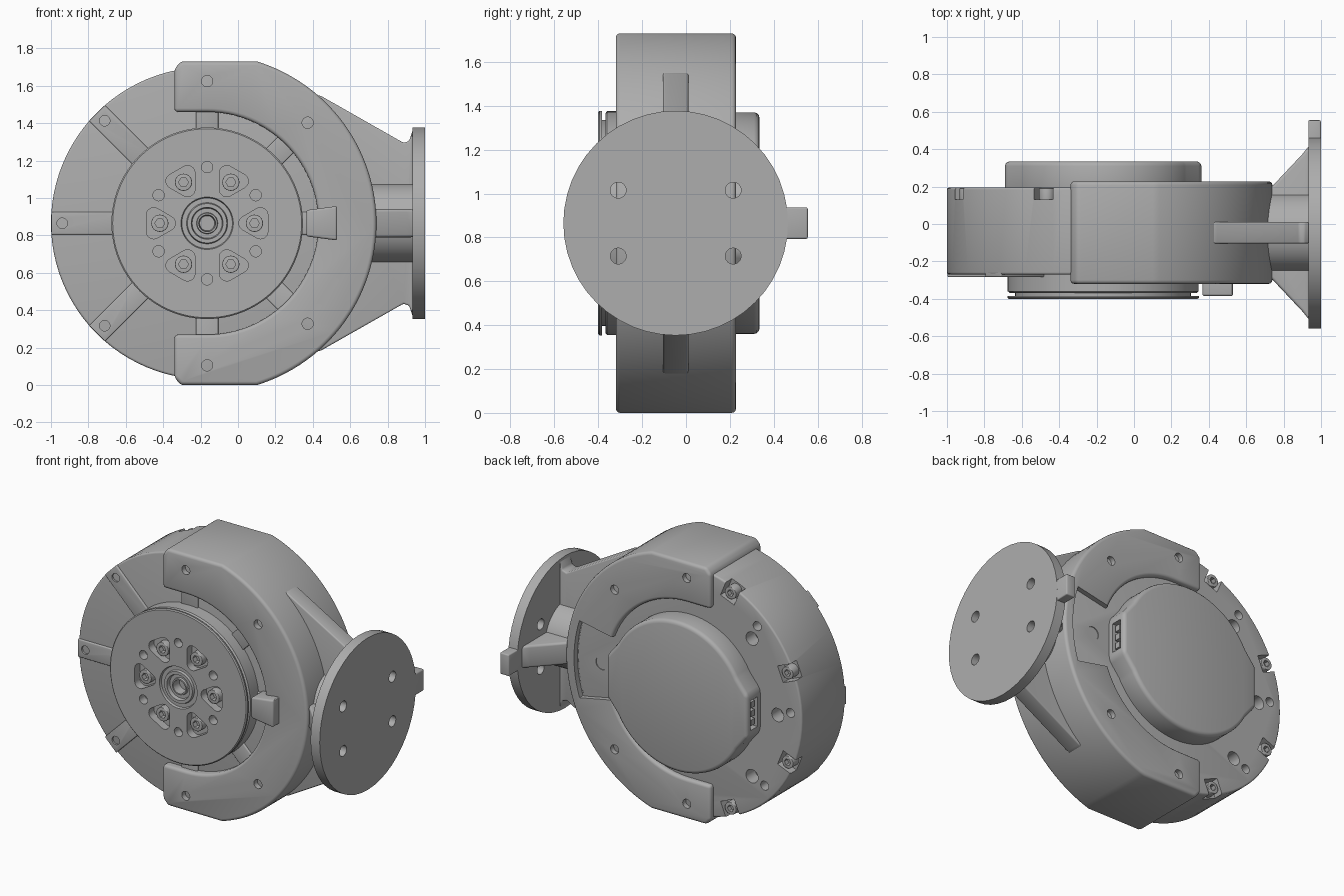
import bpy, bmesh
from math import sin, cos, pi, radians
from mathutils import Matrix, Vector

if "Cube" in bpy.data.objects:
    bpy.data.objects.remove(bpy.data.objects["Cube"])

CX, CZ = -0.165, 0.865          # motor axis, running along y
FY = -0.047                     # middle of bracket and mounting flange in y

metal = bpy.data.materials.new("plain grey metal")
metal.use_nodes = True
GREY = (0.42, 0.42, 0.42, 1)
metal.diffuse_color = GREY
metal.node_tree.nodes["Principled BSDF"].inputs["Base Color"].default_value = GREY


def polar(r, deg, c=(0, 0)):
    return (c[0] + r * cos(radians(deg)), c[1] + r * sin(radians(deg)))


def arc(r, a0, a1, n, c=(0, 0)):
    return [polar(r, a0 + (a1 - a0) * i / n, c) for i in range(n + 1)]


def circle(r, c=(0, 0), n=32):
    return arc(r, 0, 360, n, c)[:-1]


def rect(u0, u1, v0, v1, turn=0):
    m = Matrix.Rotation(radians(turn), 2)
    return [tuple(m @ Vector(p)) for p in ((u0, v0), (u1, v0), (u1, v1), (u0, v1))]


def prism(bm, pts, lo, hi, axis="y"):
    """Extrude an outline; axis y is relative to the motor axis."""
    place = {"y": lambda u, v, w: (CX + u, w, CZ + v),
             "x": lambda u, v, w: (w, FY + u, CZ + v),
             "z": lambda u, v, w: (u, FY + v, CZ + w)}[axis]
    a = [bm.verts.new(place(u, v, lo)) for u, v in pts]
    b = [bm.verts.new(place(u, v, hi)) for u, v in pts]
    bm.faces.new(a)
    bm.faces.new(b[::-1])
    for i in range(len(a)):
        j = (i + 1) % len(a)
        bm.faces.new((a[i], b[i], b[j], a[j]))


def solids(parts):
    bm = bmesh.new()
    for p in parts:
        prism(bm, *p)
    return bm


def lathe(profile, n=96):
    bm = bmesh.new()
    rings = [[bm.verts.new((CX + r * cos(2 * pi * k / n), y, CZ + r * sin(2 * pi * k / n)))
              for k in range(n)] for r, y in profile]
    for p, q in zip(rings, rings[1:]):
        for k in range(n):
            bm.faces.new((p[k], q[k], q[(k + 1) % n], p[(k + 1) % n]))
    bm.faces.new(rings[0])
    bm.faces.new(rings[-1])
    return bm


def to_object(name, bm):
    bmesh.ops.recalc_face_normals(bm, faces=bm.faces)
    me = bpy.data.meshes.new(name)
    bm.to_mesh(me)
    bm.free()
    ob = bpy.data.objects.new(name, me)
    bpy.context.collection.objects.link(ob)
    return ob


def build(name, bm, bevel=0, cuts=None):
    """Make the part, round its edges, then cut its holes."""
    ob = to_object(name, bm)
    ob.data.materials.append(metal)
    bpy.ops.object.select_all(action="DESELECT")
    bpy.context.view_layer.objects.active = ob
    ob.select_set(True)
    if bevel:
        m = ob.modifiers.new("round", "BEVEL")
        m.width, m.segments, m.limit_method = bevel, 3, "ANGLE"
        m.angle_limit = radians(35)
        bpy.ops.object.modifier_apply(modifier="round")
    if cuts:
        cutter = to_object("cutter", solids(cuts))
        cutter.hide_render = True
        m = ob.modifiers.new("cut", "BOOLEAN")
        m.operation, m.solver, m.object = "DIFFERENCE", "EXACT", cutter
        bpy.ops.object.modifier_apply(modifier="cut")
        bpy.data.objects.remove(cutter)
    bpy.ops.object.shade_smooth_by_angle(angle=radians(32))
    return ob


# Motor housing with rear screw slots and holes
rim_angles = [112.5, 157.5, 202.5, 247.5]
cuts = [(rect(0.73, 0.9, -0.055, 0.055, a), 0.13, 0.3) for a in rim_angles]
for a in (0, 135, 180, 225):
    cuts.append((circle(0.045, polar(0.655, a)), 0.1, 0.3))
for a in (135, 180, 225):
    cuts.append((circle(0.03, polar(0.75, a - 3)), 0.12, 0.3))
build("motor_housing", solids([(circle(0.835, n=96), -0.27, 0.195)]), 0.012, cuts)

# Raised spokes on the front of the housing
spokes = [(rect(0.45, 0.833, -0.06, 0.06, a), -0.283, -0.2) for a in range(0, 360, 45)]
build("front_spokes", solids(spokes), 0.006,
      [(circle(0.028, polar(0.775, a)), -0.4, -0.24) for a in (135, 180, 225)])

# C-shaped bracket wrapped round the housing
outline = ([(-0.175, 0.825), (-0.14, 0.865)] + arc(0.905, 72.9, -72.9, 64)
           + [(-0.14, -0.865), (-0.175, -0.825), (-0.175, -0.595)]
           + arc(0.595, -90, 90, 48) + [(-0.175, 0.595)])
holes = [(circle(0.03, polar(0.76, a)), lo, lo + 0.2)
         for a in (-90, -45, 45, 90) for lo in (-0.45, 0.17)]
window = arc(0.84, -18, 18, 12) + [(0.5, 0.2), (0.5, -0.2)]
build("bracket", solids([(outline, -0.32, 0.228)]), 0.02,
      holes + [(window, 0.19, 0.4)])

# Stop block on the front of the bracket
block = [(0.53, -0.07), (0.695, -0.092), (0.695, 0.092), (0.53, 0.07)]
build("stop_block", solids([(block, -0.385, -0.25)]), 0.012)

# Front rotor with ringed hub, pockets and small holes
rotor = lathe([(0.51, -0.2), (0.51, -0.36), (0.5, -0.368), (0.47, -0.368), (0.47, -0.384),
               (0.512, -0.384), (0.512, -0.394), (0.505, -0.4), (0.14, -0.4), (0.135, -0.385),
               (0.11, -0.385), (0.105, -0.4), (0.085, -0.4), (0.08, -0.375), (0.057, -0.375),
               (0.054, -0.39), (0.045, -0.39), (0.04, -0.33)])
cuts = []
for a in range(0, 360, 60):
    pocket = []
    for t in (a - 60, a + 60, a + 180):
        pocket += arc(0.04, t - 60, t + 60, 8, polar(0.05, t, polar(0.26, a)))
    cuts += [(pocket, -0.45, -0.345), (circle(0.03, polar(0.3, a + 30)), -0.45, -0.34)]
build("front_rotor", rotor, 0, cuts)

# Cap screws with hexagonal sockets
screws = [(circle(0.046, polar(0.253, a), 24), -0.39, -0.3) for a in range(0, 360, 60)]
sockets = [(circle(0.026, polar(0.253, a), 6), -0.45, -0.355) for a in range(0, 360, 60)]
build("rotor_screws", solids(screws), 0.004, sockets)
screws = [(circle(0.042, polar(0.785, a), 24), 0.1, 0.192) for a in rim_angles]
sockets = [(circle(0.023, polar(0.785, a), 6), 0.16, 0.3) for a in rim_angles]
build("rim_screws", solids(screws), 0.004, sockets)

# Rear cover with a flat connector side at each end
half = [(0.525, -0.14), (0.525, 0.14)] + arc(0.505, 28, 152, 48)
cover = half + [(-u, -v) for u, v in half]
ports = [(rect(s * 0.51 - 0.04, s * 0.51 + 0.04, -0.1, 0.1), 0.225, 0.3) for s in (-1, 1)]
build("rear_cover", solids([(cover, 0.15, 0.335)]), 0.025, ports)
pins = [(rect(s * 0.49 - 0.025, s * 0.49 + 0.025, v - 0.02, v + 0.02), 0.24, 0.28)
        for s in (-1, 1) for v in (-0.06, 0, 0.06)]
build("connector_pins", solids(pins))

# Mounting flange with locating tab
holes = [(circle(0.036, (s * 0.262, t * 0.15)), 0.8, 1.2, "x")
         for s in (-1, 1) for t in (-1, 1)]
build("mounting_flange", solids([(circle(0.512, n=48), 0.932, 1.0, "x")]), 0, holes)
tab = [(0.45, -0.11), (0.505, -0.072), (0.602, -0.072),
       (0.602, 0.072), (0.505, 0.072), (0.45, 0.11)]
build("flange_tab", solids([(tab, 0.932, 0.999, "x")]), 0.008)

# Neck joining bracket to flange: hub, upright web and level web
build("neck_hub", solids([(circle(0.215, n=48), 0.65, 0.94, "x")]))
top = [(0.57, 0.69), (0.61, 0.68), (1.05, 0.43), (1.08, 0.44), (1.1, 0.5)]
web = top + [(u, -v) for u, v in reversed(top)]
build("upright_web", solids([(web, FY - 0.058, FY + 0.058)]), 0.02)
side = [(0.6, 0.22), (0.74, 0.25), (0.9, 0.42), (0.94, 0.47)]
web = side + [(u, -v) for u, v in reversed(side)]
build("level_web", solids([(web, -0.075, 0.075, "z")]), 0.015)
